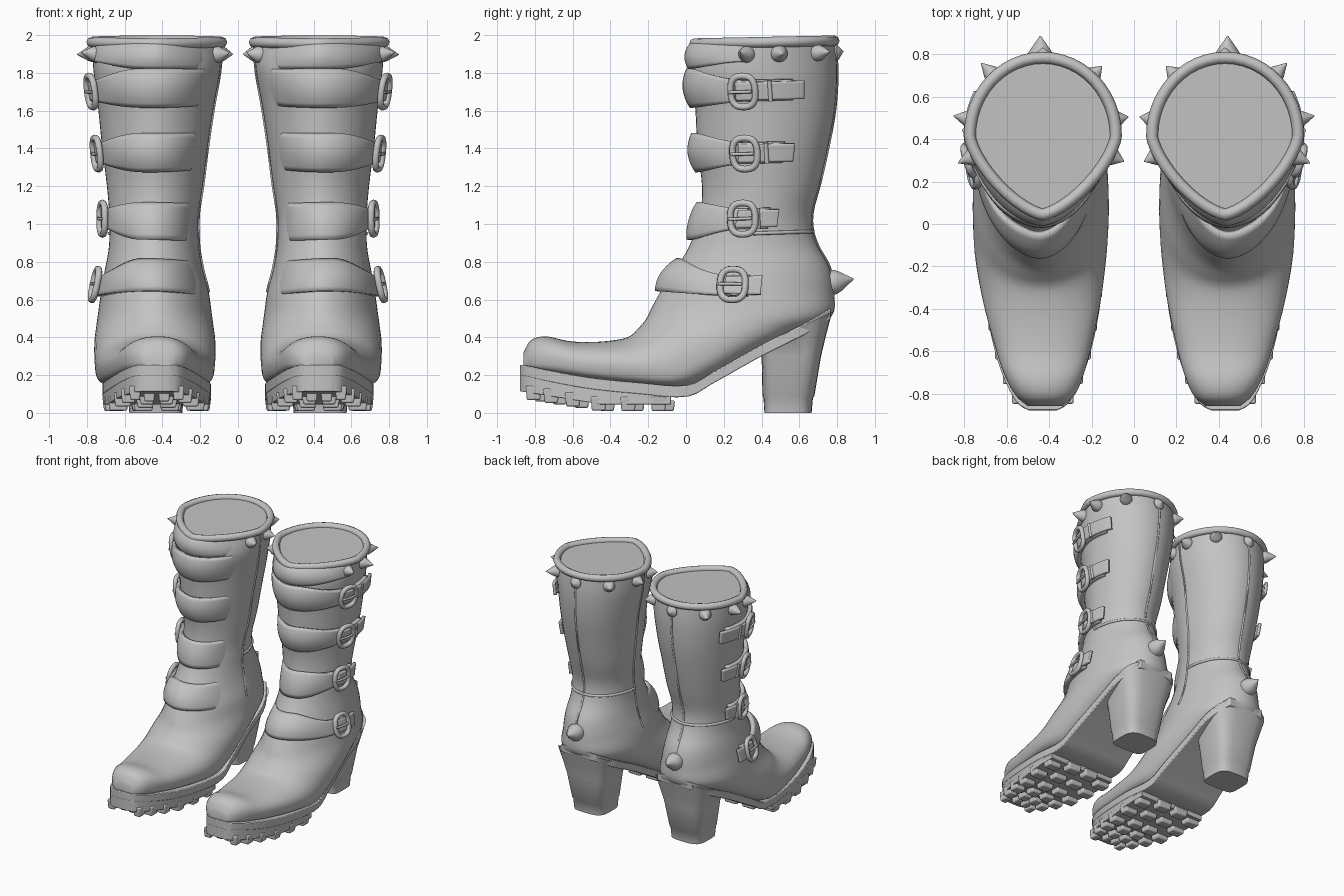
import bpy, bmesh, math
from mathutils import Vector

cube = bpy.data.objects.get("Cube")
if cube:
    bpy.data.objects.remove(cube)

leather = bpy.data.materials.new("grey_leather")
leather.use_nodes = True
GREY = (0.55, 0.55, 0.55, 1)
leather.diffuse_color = GREY
leather.node_tree.nodes["Principled BSDF"].inputs["Base Color"].default_value = GREY


# ---------- helpers ----------
def loft(rows, closed=True, caps=True):
    """Skin a list of equal point rows into vertices and faces."""
    n = len(rows[0])
    verts = [p for row in rows for p in row]
    faces = []
    for i in range(len(rows) - 1):
        for j in range(n if closed else n - 1):
            k = (j + 1) % n
            faces.append((i*n + j, i*n + k, (i + 1)*n + k, (i + 1)*n + j))
    if caps and closed:
        faces.append(tuple(range(n)))
        faces.append(tuple(range(len(verts) - n, len(verts))))
    return verts, faces


def add(name, parts, bevel=0, solid=0, angle=40):
    """Make one object from loft parts and mirror it to the other boot."""
    bm = bmesh.new()
    for verts, faces in parts:
        vs = [bm.verts.new(v) for v in verts]
        for f in faces:
            bm.faces.new([vs[i] for i in f])
    bmesh.ops.recalc_face_normals(bm, faces=bm.faces)
    mesh = bpy.data.meshes.new(name)
    bm.to_mesh(mesh)
    bm.free()
    mesh.materials.append(leather)
    ob = bpy.data.objects.new(name, mesh)
    bpy.context.collection.objects.link(ob)
    bpy.ops.object.select_all(action='DESELECT')
    ob.select_set(True)
    bpy.context.view_layer.objects.active = ob
    bpy.ops.object.shade_smooth_by_angle(angle=math.radians(angle))
    if solid:
        m = ob.modifiers.new("thickness", 'SOLIDIFY')
        m.thickness, m.offset = solid, 0
    if bevel:
        m = ob.modifiers.new("soft_edges", 'BEVEL')
        m.width, m.segments = bevel, 2
    m = ob.modifiers.new("other_boot", 'MIRROR')
    m.use_mirror_merge = False


def sample(table, u):
    """Smooth interpolation through the rows of a table."""
    n = len(table)
    u = max(0, min(u, n - 1))
    i = min(int(u), n - 2)
    t = u - i
    a, b, c, d = (table[max(0, min(k, n - 1))] for k in range(i - 1, i + 3))
    return [q + t/2*(r - p + t*(2*p - 5*q + 4*r - s + t*(3*(q - r) + s - p)))
            for p, q, r, s in zip(a, b, c, d)]


def tube(points, radius, ref, closed=False, sides=8):
    rows, n = [], len(points)
    for i, p in enumerate(points):
        nxt = points[(i + 1) % n] if closed else points[min(i + 1, n - 1)]
        prv = points[i - 1] if closed else points[max(i - 1, 0)]
        tan = (nxt - prv).normalized()
        a = tan.cross(ref).normalized()
        b = a.cross(tan)
        rows.append([p + radius*(a*math.cos(k*math.tau/sides) + b*math.sin(k*math.tau/sides))
                     for k in range(sides)])
    if closed:
        rows.append(rows[0])
    return loft(rows, caps=not closed)


def power(v, e):
    return math.copysign(abs(v)**e, v)


def ramp(v, lo, hi):
    """Smooth step from 0 at lo to 1 at hi."""
    v = max(0, min(1, (v - lo)/(hi - lo)))
    return v*v*(3 - 2*v)


# ---------- boot upper: front y, front z, back y, back z, centre x, half width ----------
RINGS = [
    (.045, 1.955, .785, 1.97, .43, .345), (.03, 1.8, .80, 1.82, .43, .335),
    (.05, 1.6, .79, 1.62, .435, .305), (.06, 1.4, .755, 1.42, .44, .28),
    (.085, 1.2, .71, 1.22, .44, .255), (.075, 1.05, .67, 1.07, .445, .237),
    (.045, .95, .67, .97, .445, .235), (0, .85, .70, .88, .445, .24),
    (-.07, .74, .76, .77, .445, .26), (-.13, .65, .785, .63, .44, .285),
    (-.18, .56, .77, .51, .44, .30), (-.21, .50, .62, .43, .44, .31),
    (-.25, .45, .42, .33, .44, .32), (-.30, .405, .2, .21, .44, .32),
    (-.38, .385, 0, .13, .44, .31), (-.5, .375, -.25, .14, .435, .28),
    (-.62, .38, -.5, .17, .43, .235), (-.74, .405, -.68, .2, .425, .19),
    (-.82, .385, -.8, .22, .42, .14), (-.86, .32, -.86, .235, .42, .08)]


def surf(u, t):
    """Point on the upper; t = 0 outer side, quarter turn = front."""
    fy, fz, by, bz, xc, hw = sample(RINGS, u)
    foot = max(0, min(1, (u - 9)/5))
    front, back = Vector((0, fy, fz)), Vector((0, by, bz))
    c = front.lerp(back, .5 + .15*foot)
    s, k = math.sin(t), math.cos(t)
    # the collar is pinched towards the front
    e = 1.1 + .3*(1 - ramp(u, 0, 1)) - .2*foot if s > 0 else 1 - .4*foot
    p = c + ((front if s > 0 else back) - c)*abs(s)**e
    p.x = xc + hw*power(k, e)
    return p


def normal(u, t):
    n = (surf(u, t + .02) - surf(u, t - .02)).cross(surf(u + .02, t) - surf(u - .02, t))
    n.normalize()
    return n if n.dot(Vector((math.cos(t), -math.sin(t), 0))) > 0 else -n


def level(z):
    """Ring parameter at a given height on the outer side."""
    lo, hi = 0, 11
    for _ in range(30):
        m = (lo + hi)/2
        lo, hi = (m, hi) if surf(m, 0).z > z else (lo, m)
    return lo


TURN = [math.tau*k/48 for k in range(48)]
add("boot_upper", [loft([[surf(i/4, t) for t in TURN] for i in range(4*len(RINGS) - 3)])], angle=50)
add("top_rim", [tube([surf(0, t) for t in TURN], .028, Vector((0, 0, 1)), True)], angle=60)

# ---------- raised seams ----------
arc = [math.radians(180 + 6*k) for k in range(31)]
add("ankle_seam", [tube([surf(level(.95), t) for t in arc], .01, Vector((0, 0, 1)))], angle=60)
add("upright_seams", [tube([surf(k/4, t) for k in range(1, 37)], .008, Vector((1, 1, 0)), sides=6)
                      for t in (math.pi, 1.5*math.pi)], angle=60)


# ---------- straps with buckles ----------
def strip(z, t0, t1, lift, half, rise=0):
    rows = []
    for k in range(33):
        deg = t0 + (t1 - t0)*k/32
        t = math.radians(deg)
        front, fade = ramp(deg, 15, 75), ramp(deg, 85, 170)
        off = lift*(1 - fade) - .03*fade
        row = []
        for j in range(9):
            v = j/4 - 1
            u = level(z + rise*front + v*half*(1 + .75*front))
            puff = .025*front*(1 - fade)*(1 - v*v)
            row.append(surf(u, t) + normal(u, t)*(off + puff))
        rows.append(row)
    return loft(rows, closed=False)


straps, tails, frames, pins = [], [], [], []
# height, buckle angle, tail angle, front rise
for z, tb, tt, rise in ((1.71, 18, -30, .02), (1.38, 16, -26, .01),
                        (1.03, 13, -21, -.01), (.67, 12, -8, .05)):
    straps.append(strip(z, tt + 8, 165, .015, .055, rise))
    tails.append(strip(z, tt, tb + 6, .034, .048))
    u, t = level(z), math.radians(tb)
    n = normal(u, t)
    a = (surf(u, t - .05) - surf(u, t + .05)).normalized()
    b = n.cross(a).normalized()
    c = surf(u, t) + n*.045
    frames.append(tube([c + a*.068*power(math.cos(q), .75) + b*.083*power(math.sin(q), .75)
                        for q in TURN[::2]], .018, n, True))
    pins.append(tube([c - a*.075 + n*.014, c + n*.02, c + a*.05 + n*.012], .009, b))
    # keeper loop on the tail
    tk = math.radians(tb + (tt - tb)*.45)
    k = surf(u, tk) + normal(u, tk)*.042
    pins.append(tube([k + b*.055, k - b*.055], .012, n))
add("buckle_straps", straps, solid=.03, angle=50)
add("strap_tails", tails, solid=.022, angle=50)
add("buckle_frames", frames, angle=60)
add("buckle_pins", pins, angle=60)
add("collar_flap", [strip(1.9, 20, 150, .01, .038)], solid=.02, angle=50)


# ---------- spikes ----------
def spike(u, t, radius, height):
    p, n = surf(u, t), normal(u, t)
    a = n.cross(Vector((0, 0, 1))).normalized()
    b = n.cross(a)
    return loft([[p + n*height*h + radius*r*(a*math.cos(q) + b*math.sin(q)) for q in TURN[::4]]
                 for r, h in ((1, -.15), (1, .1), (.8, .35), (.04, 1))])


outer, inner = [19, -12, -48], [161, 192, 228]
studs = [spike(level(1.9), math.radians(d), .045, .09) for d in outer]
studs += [spike(level(1.9), math.radians(d), .045, .07) for d in inner]
studs.append(spike(level(1.9), math.radians(270), .045, .04))
add("collar_spikes", studs)
add("heel_spike", [spike(level(.69), math.radians(270), .065, .11)])

# ---------- sole: y, half width, top z ----------
SOLE = [(-.88, .065, .24), (-.84, .125, .235), (-.7, .195, .205), (-.5, .25, .17),
        (-.25, .285, .145), (0, .285, .13), (.15, .275, .205), (.4, .25, .345),
        (.62, .235, .455), (.765, .15, .54)]


def slab(u0, u1, scale, top, thick, bottom=None):
    rows = []
    for k in range(33):
        y, hw, z = sample(SOLE, u0 + (u1 - u0)*k/32)
        hw *= scale
        low = bottom(y) if bottom else z - thick
        rows.append([Vector((.43 + sx*hw, y, zz)) for sx, zz in
                     ((-1, low), (1, low), (1, z + top), (-1, z + top))])
    return loft(rows)


def tread_base(y):
    return .045 + .07*max(0, (-y - .45)/.43)


add("welt", [slab(0, 9, 1, .015, .045)], bevel=.015)
add("outsole", [slab(0, 4.65, .99, -.04, 0, tread_base)], bevel=.012)


# ---------- tread lugs ----------
def block(x, y, z0, z1, w, d):
    return loft([[Vector((x + i*w*s, y + j*d*s, z)) for i, j in ((-1, -1), (1, -1), (1, 1), (-1, 1))]
                 for z, s in ((z0, .85), (z1, 1))])


lugs = []
for k in range(6):
    y, hw, _ = sample(SOLE, 1.3 + k*.62)
    for place in (-.79, -.27, .27, .79):
        edge = abs(place) > .5
        yy = y + (0 if edge else .045)
        base = tread_base(yy)
        lugs.append(block(.43 + place*hw, yy, base - .035, base + (.04 if edge else .02),
                          hw*.21, .042))
add("tread_lugs", lugs, bevel=.008)

# ---------- heel: z, front y, back y, half width ----------
HEEL = [(.5, .36, .775, .235), (.4, .385, .74, .21), (.3, .4, .715, .185),
        (.09, .405, .68, .152), (.08, .41, .672, .147), (0, .415, .665, .14)]
heel = []
for z, y0, y1, hw in HEEL:
    ring = []
    for t in TURN[::2]:
        s = math.sin(t)
        e = .35 if s < 0 else .6
        y = (y0 + y1)/2 + (y1 - y0)/2*power(s, e)
        # the top follows the sloping sole
        lift = (y - .7)*.5*ramp(z, .35, .5)
        ring.append(Vector((.435 + hw*power(math.cos(t), e), y, z + lift)))
    heel.append(ring)
add("heel_block", [loft(heel)], angle=35)
